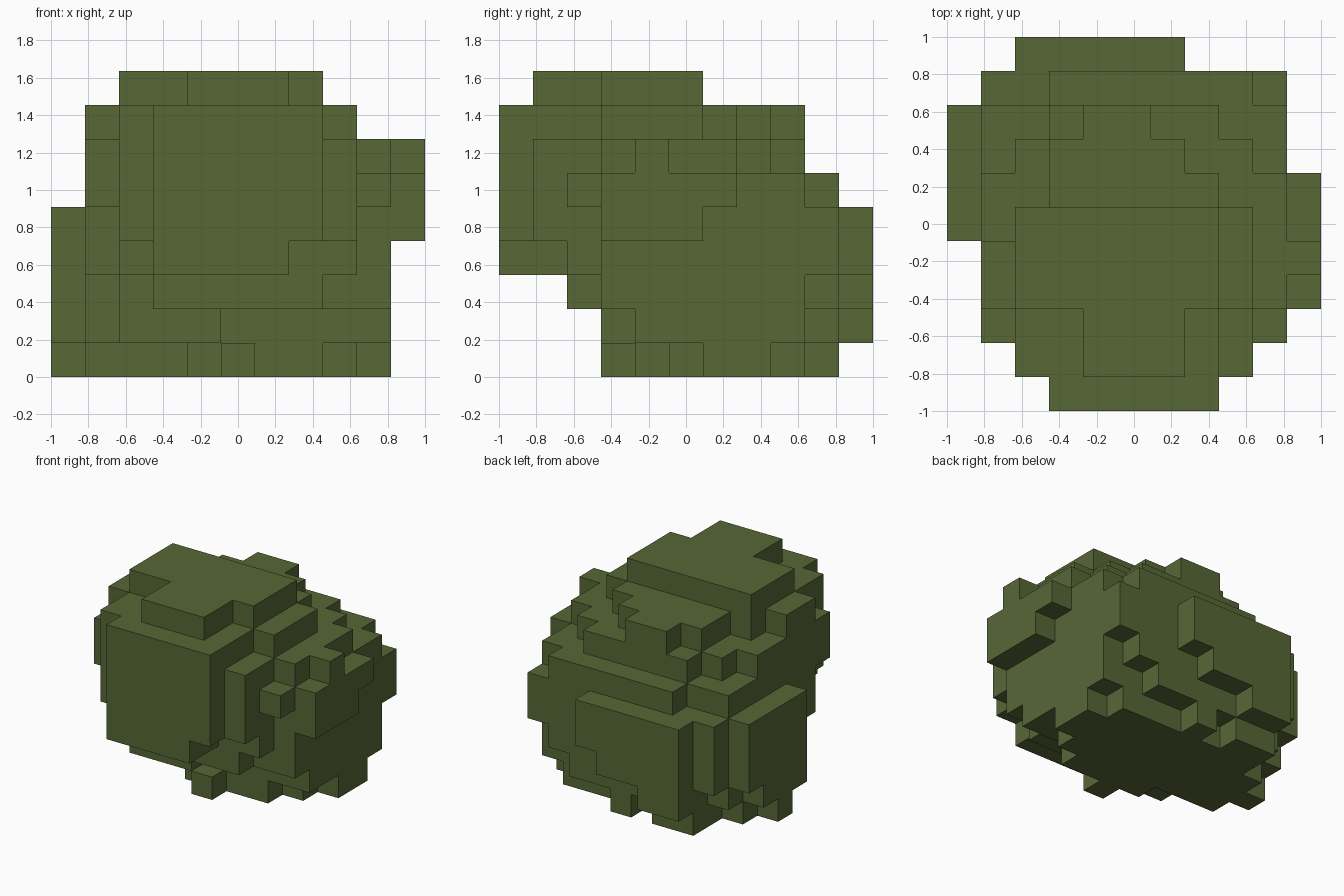
import bpy
import bmesh
from mathutils import Vector

# Remove the default cube
default_cube = bpy.data.objects.get("Cube")
if default_cube:
    bpy.data.objects.remove(default_cube, do_unlink=True)

CELLS = 11
SIZE = 2 / CELLS
filled = set()


def fill(bottom, top, *blocks):
    """Fill blocks given as (x start, x end, y start, y end) between two heights, in cells."""
    for x_start, x_end, y_start, y_end in blocks:
        filled.update((x, y, z)
                      for x in range(x_start, x_end)
                      for y in range(y_start, y_end)
                      for z in range(bottom, top))


def add_core():
    fill(1, 6, (1, 9, 4, 9))
    fill(3, 7, (1, 10, 3, 7))
    fill(2, 6, (9, 10, 3, 9))
    fill(2, 3, (2, 10, 3, 4))
    fill(1, 2, (9, 10, 4, 9), (2, 5, 3, 4))


def add_front_clump():
    fill(4, 8, (3, 8, 0, 3))
    fill(4, 7, (2, 9, 1, 3))
    fill(7, 8, (2, 8, 1, 3))
    fill(3, 4, (3, 7, 0, 2), (2, 9, 2, 3))
    fill(2, 3, (3, 8, 2, 3))
    # small sprigs at the front corners
    fill(5, 7, (1, 2, 2, 3))
    fill(5, 6, (9, 10, 2, 3))


def add_back_clump():
    fill(3, 5, (1, 10, 9, 10), (2, 7, 10, 11))
    fill(2, 3, (1, 9, 9, 10), (2, 6, 10, 11))
    fill(1, 2, (2, 8, 9, 10), (2, 4, 10, 11))
    fill(5, 6, (3, 9, 9, 10))


def add_side_clumps():
    # right side
    fill(2, 5, (0, 1, 5, 9))
    fill(1, 2, (0, 1, 5, 8))
    fill(0, 1, (0, 1, 6, 7))
    # left side
    fill(4, 6, (10, 11, 3, 6))
    fill(5, 6, (10, 11, 6, 7))
    fill(6, 7, (10, 11, 4, 5))


def add_crown():
    fill(6, 7, (2, 9, 7, 8), (3, 8, 8, 9))
    fill(7, 8, (1, 9, 3, 5), (2, 9, 5, 6), (3, 8, 6, 7), (3, 7, 7, 8), (4, 6, 8, 9))
    fill(8, 9, (2, 8, 3, 6), (4, 7, 1, 3))


def add_base():
    fill(0, 1, (1, 9, 5, 8), (2, 9, 8, 9), (2, 4, 9, 10), (5, 6, 9, 10),
         (4, 8, 4, 5), (5, 6, 3, 4), (9, 10, 6, 8))


def make_material(name, colour):
    material = bpy.data.materials.new(name)
    material.use_nodes = True
    material.diffuse_color = colour
    shader = next(n for n in material.node_tree.nodes if n.type == "BSDF_PRINCIPLED")
    shader.inputs["Base Color"].default_value = colour
    shader.inputs["Roughness"].default_value = 0.9
    return material


def build_shell(name, material):
    """Make one closed skin from every cell side that faces open air."""
    bm = bmesh.new()
    offset = Vector((CELLS / 2, CELLS / 2, 0))
    half = Vector((0.5, 0.5, 0.5))
    for cell in sorted(filled):
        centre = Vector(cell) + half - offset
        for axis in range(3):
            for sign in (-1, 1):
                neighbour = list(cell)
                neighbour[axis] += sign
                if tuple(neighbour) in filled:
                    continue
                normal, across, along = Vector(), Vector(), Vector()
                normal[axis] = sign / 2
                across[(axis + 1) % 3] = sign / 2
                along[(axis + 2) % 3] = 0.5
                middle = centre + normal
                corners = (middle - across - along, middle + across - along,
                           middle + across + along, middle - across + along)
                bm.faces.new([bm.verts.new(corner * SIZE) for corner in corners])
    bmesh.ops.remove_doubles(bm, verts=bm.verts[:], dist=SIZE / 100)
    mesh = bpy.data.meshes.new(name)
    bm.to_mesh(mesh)
    bm.free()
    mesh.materials.append(material)
    shell = bpy.data.objects.new(name, mesh)
    bpy.context.collection.objects.link(shell)
    return shell


for add_part in (add_core, add_front_clump, add_back_clump,
                 add_side_clumps, add_crown, add_base):
    add_part()

build_shell("bush_foliage", make_material("olive leaf green", (0.095, 0.136, 0.037, 1)))
